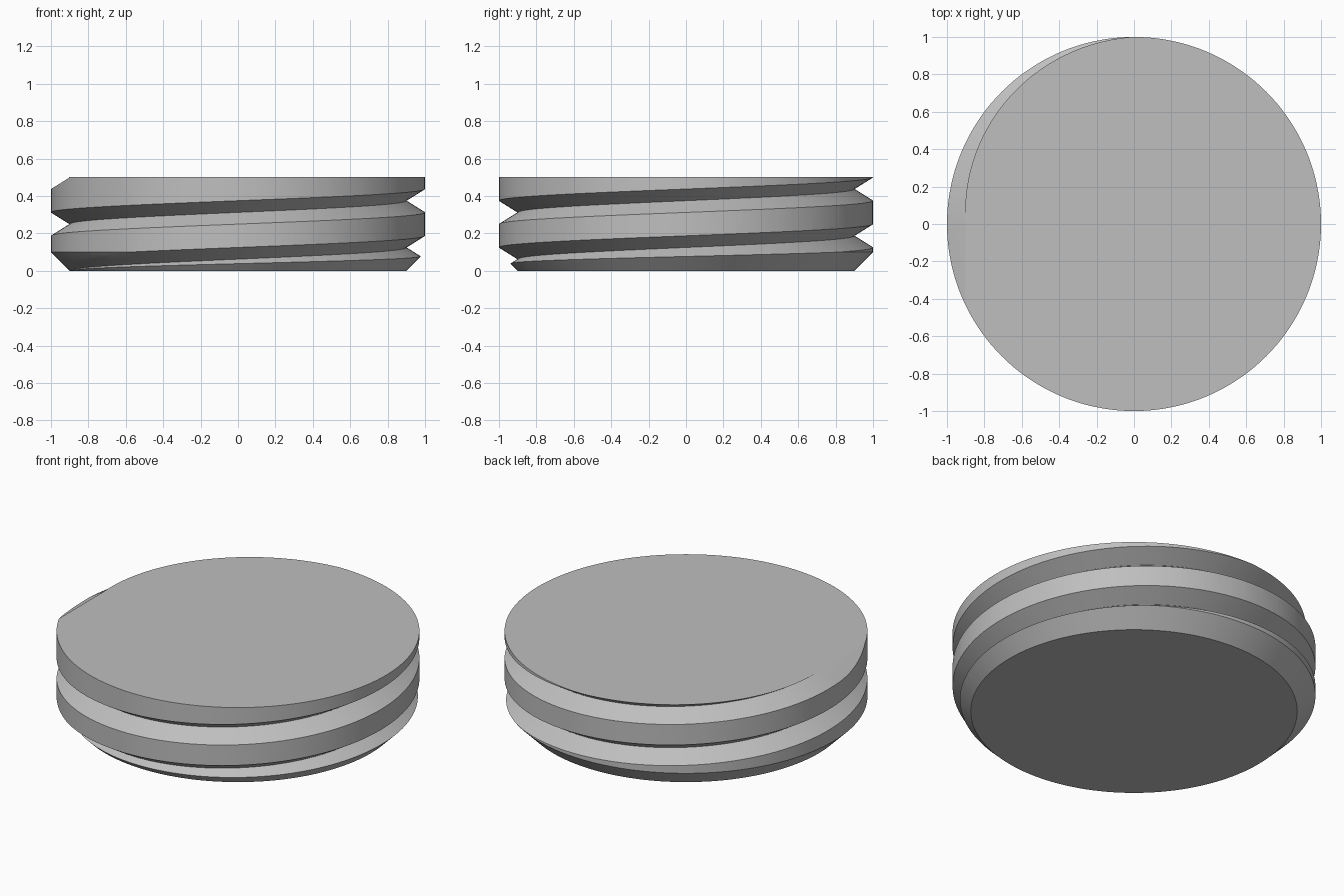
import bpy, bmesh, math

if "Cube" in bpy.data.objects:
    bpy.data.objects.remove(bpy.data.objects["Cube"])

SEG = 144            # facets per turn
PITCH = 0.25
R_OUT, R_ROOT, HEIGHT = 1.0, 0.9, 0.5


def finish(name, bm):
    bmesh.ops.recalc_face_normals(bm, faces=bm.faces)
    mesh = bpy.data.meshes.new(name)
    bm.to_mesh(mesh)
    bm.free()
    obj = bpy.data.objects.new(name, mesh)
    bpy.context.collection.objects.link(obj)
    return obj


def skin(bm, rings, closed):
    """Bridge consecutive rings of vertices and cap both ends."""
    n = len(rings[0])
    for a, b in zip(rings, rings[1:]):
        for i in range(n):
            j = (i + 1) % n
            bm.faces.new((a[i], a[j], b[j], b[i]))
    bm.faces.new(rings[0][::-1])
    bm.faces.new(rings[-1])


grey = bpy.data.materials.new("light_grey")
grey.diffuse_color = (0.52, 0.52, 0.52, 1)
grey.use_nodes = True
grey.node_tree.nodes["Principled BSDF"].inputs["Base Color"].default_value = grey.diffuse_color

# Disc blank with a chamfered lower edge
bm = bmesh.new()
rings = []
for r, z in ((R_ROOT, 0), (R_OUT, 0.1), (R_OUT, HEIGHT)):
    rings.append([bm.verts.new((r * math.cos(2 * math.pi * i / SEG),
                                r * math.sin(2 * math.pi * i / SEG), z))
                  for i in range(SEG)])
skin(bm, rings, True)
disc = finish("threaded_disc", bm)
disc.data.materials.append(grey)

# V-shaped groove: two helical turns, then a straight tangential run-out
bm = bmesh.new()
depth = 0.15
rise = depth * 0.625
section = ((R_ROOT - 0.0005, 0), (R_ROOT + depth, rise), (R_ROOT + depth, -rise))
rings = []
for i in range(-SEG // 2 - 2, SEG * 3 // 2 + 1):
    a = 2 * math.pi * i / SEG
    z0 = 0.125 + PITCH * i / SEG - 0.0005
    rings.append([bm.verts.new((r * math.cos(a), r * math.sin(a), z0 + dz))
                  for r, dz in section])
rings.append([bm.verts.new((-r, -0.7, HEIGHT - 0.0005 + dz)) for r, dz in section])
skin(bm, rings, True)
cutter = finish("groove_cutter", bm)
cutter.data.materials.append(grey)
cutter.hide_render = True

# Cut the groove
mod = disc.modifiers.new("groove", 'BOOLEAN')
mod.operation = 'DIFFERENCE'
mod.solver = 'EXACT'
mod.object = cutter
bpy.context.view_layer.objects.active = disc
disc.select_set(True)
bpy.ops.object.modifier_apply(modifier=mod.name)
bpy.data.objects.remove(cutter, do_unlink=True)

# Smooth round walls, sharp thread edges
bpy.ops.object.shade_smooth_by_angle(angle=math.radians(25))
